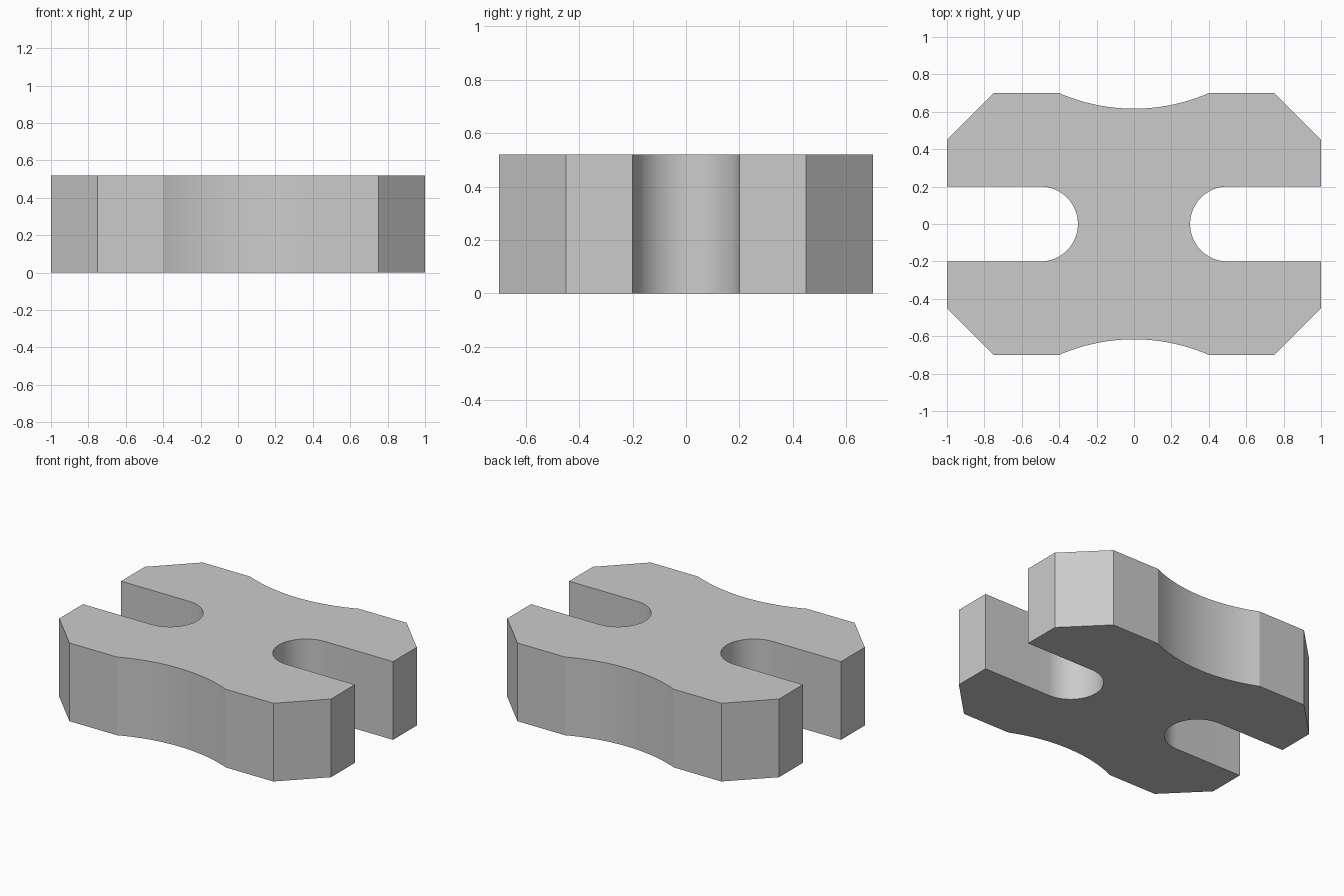
import bpy, bmesh
from math import sin, cos, pi, asin, radians

HEIGHT = 0.52
SLOT_R, SLOT_X = 0.2, 0.5      # slot half width, centre of its round end
WAIST_R, WAIST_X = 1.0, 0.4    # radius and half chord of the scooped sides
HALF_Y = 0.7

cube = bpy.data.objects.get("Cube")
if cube:
    bpy.data.objects.remove(cube, do_unlink=True)

grey = bpy.data.materials.new("plain grey")
grey.use_nodes = True
colour = (0.6, 0.6, 0.6, 1)
grey.diffuse_color = colour
grey.node_tree.nodes["Principled BSDF"].inputs["Base Color"].default_value = colour


def quarter_outline(steps=16):
    """Outline from the slot's inner end round to the middle of the scooped side."""
    pts = [(SLOT_X - SLOT_R * cos(a), SLOT_R * sin(a))
           for a in (pi / 2 * i / steps for i in range(steps + 1))]
    pts += [(1, SLOT_R), (1, 0.45), (0.75, HALF_Y)]
    sweep = asin(WAIST_X / WAIST_R)
    centre_y = HALF_Y + WAIST_R * cos(sweep)
    pts += [(WAIST_R * sin(a), centre_y - WAIST_R * cos(a))
            for a in (sweep * (1 - i / steps) for i in range(steps + 1))]
    return pts


# Mirror the quarter outline into a closed loop
quarter = quarter_outline()
half = quarter + [(-x, y) for x, y in reversed(quarter[:-1])]
outline = half + [(x, -y) for x, y in reversed(half[1:-1])]

# Extrude the outline into the slotted block
bm = bmesh.new()
base = bm.faces.new([bm.verts.new((x, y, 0)) for x, y in outline])
extruded = bmesh.ops.extrude_face_region(bm, geom=[base], use_keep_orig=True)
top = [v for v in extruded["geom"] if isinstance(v, bmesh.types.BMVert)]
bmesh.ops.translate(bm, verts=top, vec=(0, 0, HEIGHT))
bmesh.ops.recalc_face_normals(bm, faces=bm.faces)
mesh = bpy.data.meshes.new("slotted_block")
bm.to_mesh(mesh)
bm.free()
mesh.materials.append(grey)

block = bpy.data.objects.new("slotted_block", mesh)
bpy.context.collection.objects.link(block)
bpy.ops.object.select_all(action="DESELECT")
block.select_set(True)
bpy.context.view_layer.objects.active = block
bpy.ops.object.shade_smooth_by_angle(angle=radians(15))
